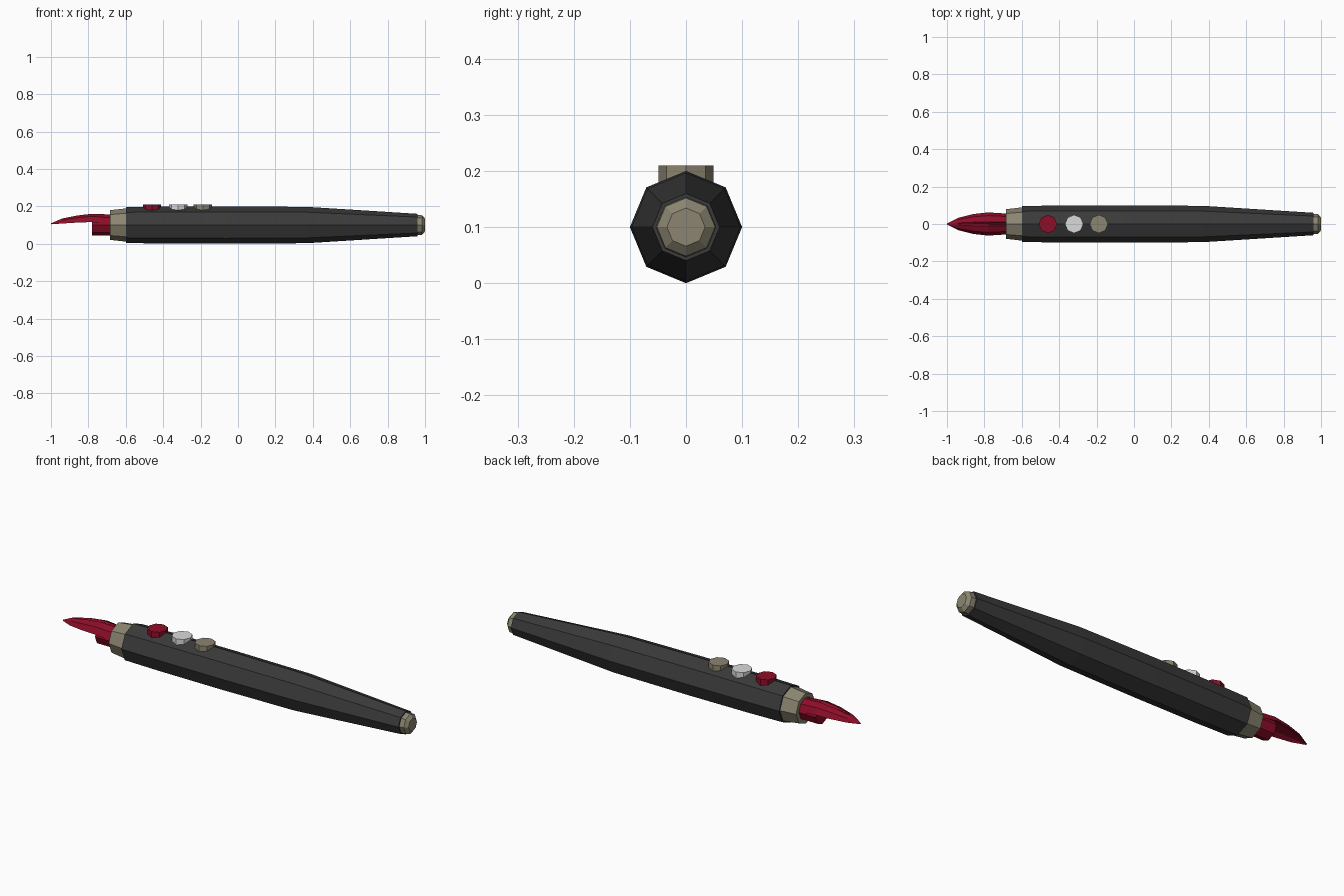
import bpy, bmesh, math
from mathutils import Vector

if "Cube" in bpy.data.objects:
    bpy.data.objects.remove(bpy.data.objects["Cube"])

AXIS_Z = 0.1


def material(name, rgb):
    m = bpy.data.materials.new(name)
    m.diffuse_color = (*rgb, 1)
    m.use_nodes = True
    m.node_tree.nodes["Principled BSDF"].inputs["Base Color"].default_value = m.diffuse_color
    return m


RED = material("deep red", (0.27, 0.004, 0.021))
BLACK = material("charcoal", (0.042, 0.042, 0.042))
TAN = material("warm grey", (0.26, 0.235, 0.165))
WHITE = material("pale grey", (0.70, 0.70, 0.70))


def loft(name, rings, mat):
    """Bridge closed rings of points and cap both ends."""
    bm = bmesh.new()
    loops = [[bm.verts.new(p) for p in ring] for ring in rings]
    n = len(loops[0])
    for a, b in zip(loops, loops[1:]):
        for i in range(n):
            j = (i + 1) % n
            bm.faces.new((a[i], a[j], b[j], b[i]))
    bm.faces.new(loops[0])
    bm.faces.new(loops[-1])
    bmesh.ops.recalc_face_normals(bm, faces=bm.faces[:])
    mesh = bpy.data.meshes.new(name)
    bm.to_mesh(mesh)
    bm.free()
    mesh.materials.append(mat)
    ob = bpy.data.objects.new(name, mesh)
    bpy.context.collection.objects.link(ob)
    return ob


def octagon(r):
    return [(r * math.cos(k * math.pi / 4), r * math.sin(k * math.pi / 4)) for k in range(8)]


def turned(name, profile, mat):
    """Octagonal part turned along x from (x, radius) pairs."""
    loft(name, [[(x, a, AXIS_Z + b) for a, b in octagon(r)] for x, r in profile], mat)


# Barrel, collar, end cap and nib sleeve
turned("barrel", [(-0.60, 0.096), (-0.40, 0.099), (-0.06, 0.1), (0.37, 0.097), (0.96, 0.06)], BLACK)
turned("collar", [(-0.685, 0.079), (-0.59, 0.09)], TAN)
turned("end_cap", [(0.95, 0.054), (0.985, 0.052), (1.0, 0.034)], TAN)
turned("nib_sleeve", [(-0.78, 0.055), (-0.67, 0.055)], RED)

# Nib: arched shell with a narrow slot along the top, tapering to a point
# station: x, half width, bottom z, top z, slot depth
stations = [(-0.67, 0.055, 0.10, 0.156, 0.010),
            (-0.78, 0.062, 0.116, 0.160, 0.010),
            (-0.86, 0.053, 0.113, 0.151, 0.006),
            (-0.94, 0.033, 0.108, 0.135, 0.0),
            (-1.0, 0.003, 0.104, 0.109, 0.0)]
rings = []
for x, w, zb, zt, slot in stations:
    h = zt - zb
    half = [(w, zb), (w * 0.72, zb + h * 0.68), (w * 0.18, zt)]
    ring = half + [(0, zt - slot)] + [(-y, z) for y, z in reversed(half)]
    ring += [(-w * 0.5, zb + h * 0.3), (w * 0.5, zb + h * 0.3)]
    rings.append([(x, y, z) for y, z in ring])
loft("nib", rings, RED)

# Three octagonal buttons on top of the barrel
for name, x, mat in (("red_button", -0.46, RED), ("pale_button", -0.32, WHITE), ("grey_button", -0.188, TAN)):
    loft(name, [[(x + a, b, z) for a, b in octagon(0.049)] for z in (0.165, 0.21)], mat)
